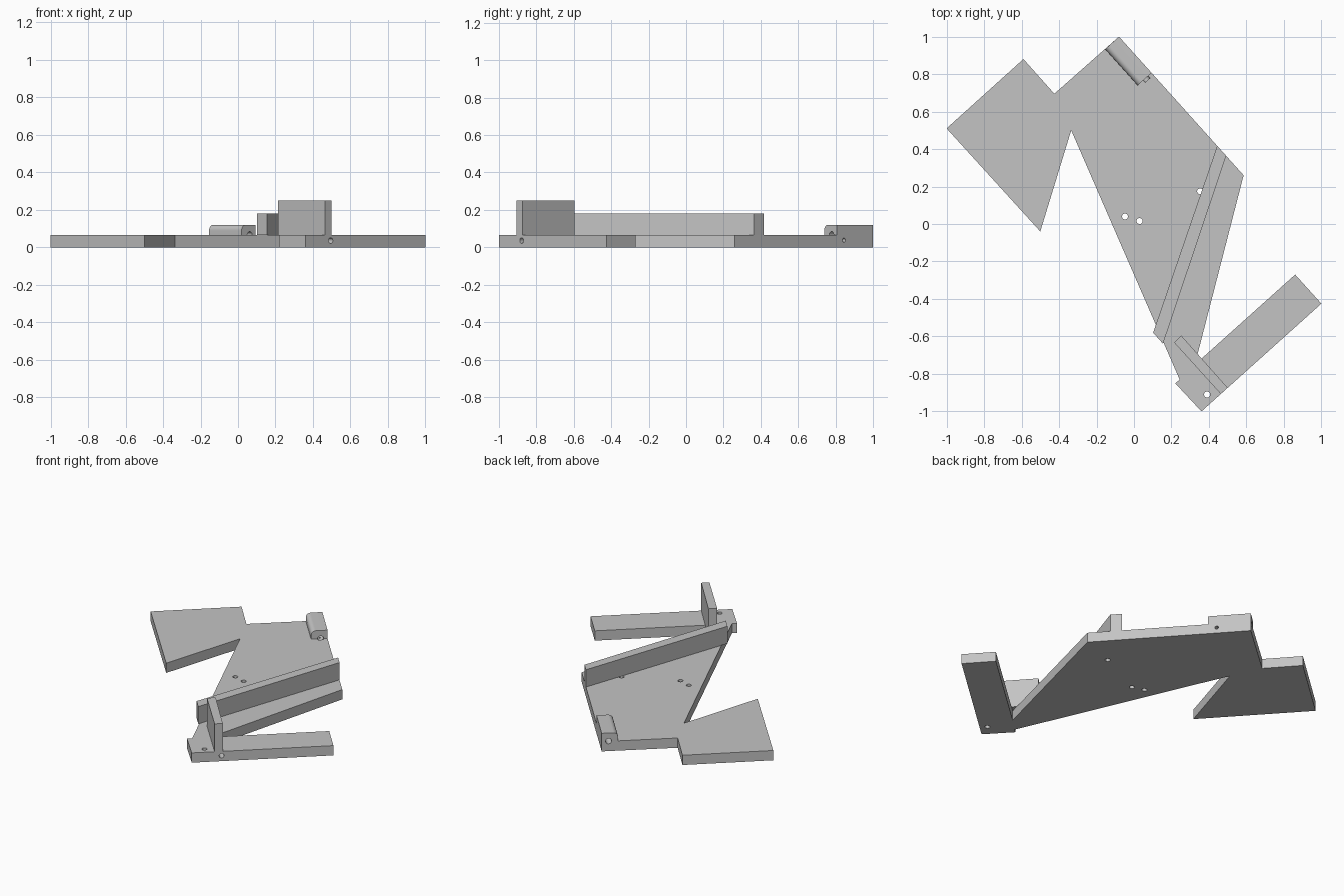
import bpy, bmesh, math
from mathutils import Vector

cube = bpy.data.objects.get("Cube")
if cube:
    bpy.data.objects.remove(cube, do_unlink=True)

THICK = 0.065

grey = bpy.data.materials.new("plain grey")
grey.use_nodes = True
colour = (0.55, 0.55, 0.55, 1)
grey.diffuse_color = colour
grey.node_tree.nodes["Principled BSDF"].inputs["Base Color"].default_value = colour


def new_object(name, bm):
    bmesh.ops.recalc_face_normals(bm, faces=bm.faces[:])
    mesh = bpy.data.meshes.new(name)
    bm.to_mesh(mesh)
    bm.free()
    mesh.materials.append(grey)
    obj = bpy.data.objects.new(name, mesh)
    bpy.context.collection.objects.link(obj)
    return obj


def prism(name, outline, bottom, top, rounded_side=None, radius=0.0):
    """Extrude an outline; optionally round the top edge of one side."""
    bm = bmesh.new()
    face = bm.faces.new([bm.verts.new((x, y, bottom)) for x, y in outline])
    made = bmesh.ops.extrude_face_region(bm, geom=[face])["geom"]
    raised = [v for v in made if isinstance(v, bmesh.types.BMVert)]
    bmesh.ops.translate(bm, verts=raised, vec=(0, 0, top - bottom))
    if rounded_side:
        edges = [e for e in bm.edges
                 if all(v.co.z > top - 0.001 and (v.co.xy - rounded_side[0]).dot(rounded_side[1]) > -0.001
                        for v in e.verts)]
        bmesh.ops.bevel(bm, geom=edges, offset=radius, segments=8, profile=0.5, affect='EDGES')
    return new_object(name, bm)


def activate(obj):
    bpy.ops.object.select_all(action='DESELECT')
    obj.select_set(True)
    bpy.context.view_layer.objects.active = obj


def drill(targets, start, end, radius):
    """Cut a round hole between two points."""
    start, end = Vector(start), Vector(end)
    axis = end - start
    bm = bmesh.new()
    matrix = axis.to_track_quat('Z', 'Y').to_matrix().to_4x4()
    matrix.translation = (start + end) / 2
    bmesh.ops.create_cone(bm, cap_ends=True, segments=24, radius1=radius,
                          radius2=radius, depth=axis.length, matrix=matrix)
    cutter = new_object("hole_cutter", bm)
    cutter.hide_render = True
    for obj in targets:
        activate(obj)
        mod = obj.modifiers.new("hole", 'BOOLEAN')
        mod.operation = 'DIFFERENCE'
        mod.solver = 'EXACT'
        mod.object = cutter
        bpy.ops.object.modifier_apply(modifier=mod.name)
    bpy.data.objects.remove(cutter, do_unlink=True)


# Base plate with rear wing and front arm
base = prism("base_plate", [
    (-1, 0.51), (-0.59, 0.88), (-0.425, 0.695), (-0.08, 1), (0.585, 0.26),
    (0.325, -0.75), (0.86, -0.27), (1, -0.425), (0.36, -1), (0.22, -0.85),
    (0.244, -0.831), (-0.335, 0.5), (-0.5, -0.04)], 0, THICK)

# Long guide wall and tall stop wall
guide = prism("guide_wall", [(0.444, 0.417), (0.492, 0.364), (0.155, -0.639), (0.102, -0.58)],
              THICK, 0.18)
stop = prism("stop_wall", [(0.252, -0.595), (0.214, -0.632), (0.463, -0.907), (0.5, -0.874)],
             THICK, 0.25)

# Rounded block at the rear corner
corner = Vector((-0.08, 1))
along = (Vector((0.585, 0.26)) - corner).normalized()
inward = Vector((along.y, -along.x))
LENGTH, WIDTH = 0.26, 0.1
block = prism("corner_block",
              [corner, corner + along * LENGTH, corner + along * LENGTH + inward * WIDTH,
               corner + inward * WIDTH],
              THICK, 0.12, (corner + inward * WIDTH, inward), 0.03)

# Vertical screw holes
for x, y in [(-0.048, 0.04), (0.03, 0.016), (0.353, 0.174), (0.39, -0.91)]:
    drill([base], (x, y, -0.1), (x, y, 0.1), 0.016)

# Lengthwise bore shared by block and plate
bore = corner + inward * 0.042
drill([base, block], (*(bore - along * 0.05), 0.066),
      (*(bore + along * (LENGTH + 0.015)), 0.066), 0.018)

# Side holes in the rear edge and in the arm
side = corner + along * 0.208
drill([base], (*(side - inward * 0.05), 0.038), (*(side + inward * 0.08), 0.038), 0.011)
arm_hole = Vector((0.495, -0.879))
arm_in = Vector((-0.667, 0.745))
drill([base], (*(arm_hole - arm_in * 0.05), 0.036), (*(arm_hole + arm_in * 0.12), 0.036), 0.015)

# Smooth only the curved surfaces
for obj in (base, guide, stop, block):
    activate(obj)
    bpy.ops.object.shade_smooth_by_angle(angle=math.radians(30))
